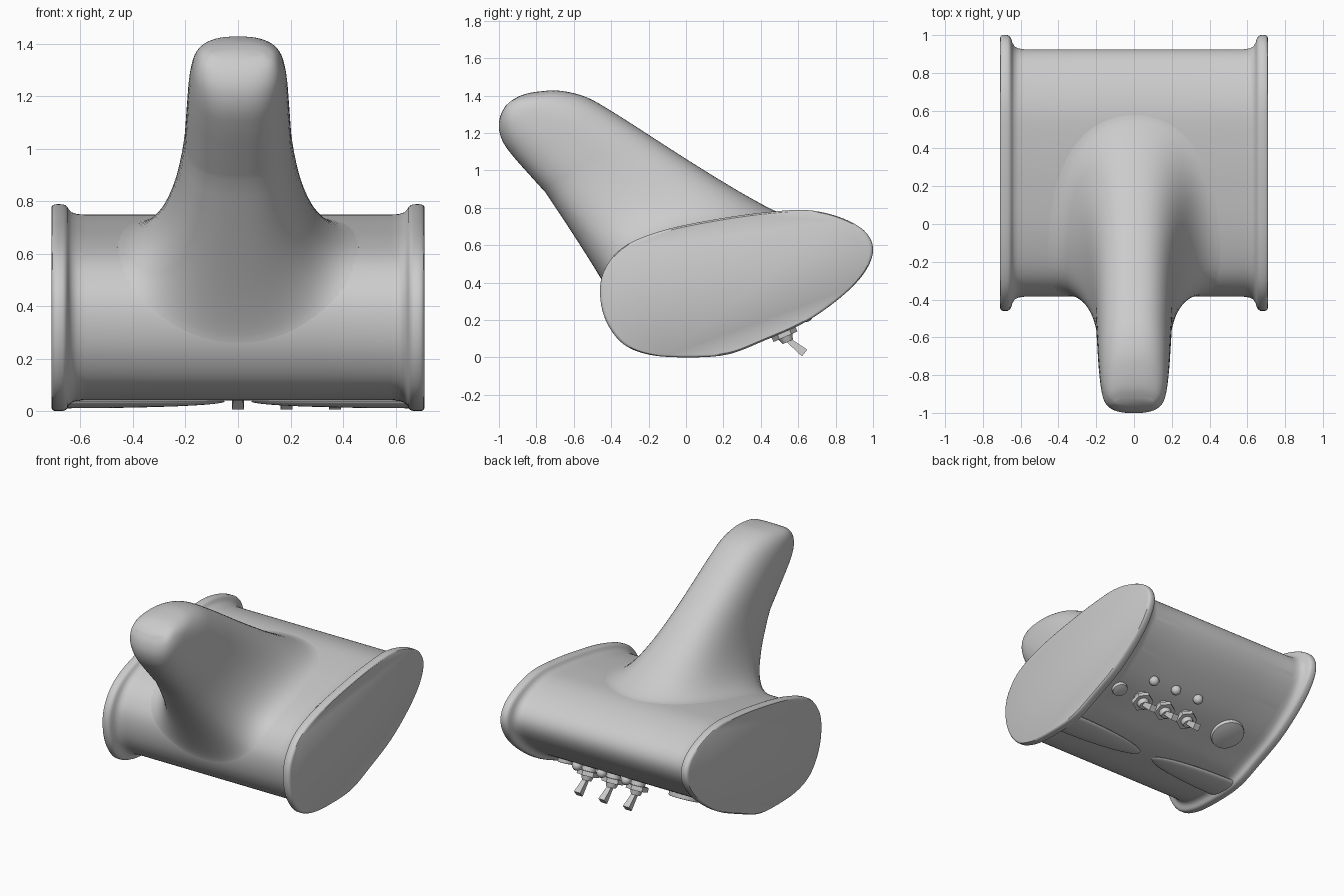
import bpy, bmesh, math
from mathutils import Vector, Matrix

if "Cube" in bpy.data.objects:
    bpy.data.objects.remove(bpy.data.objects["Cube"])

# Side profile (y, z), from the bottom round the front and over the top
PROFILE = [(0, 0), (-.2, .015), (-.34, .075), (-.43, .2), (-.46, .35), (-.43, .48),
           (-.32, .6), (-.1, .685), (.2, .745), (.45, .778), (.65, .787), (.82, .75),
           (.95, .68), (1, .585), (.965, .47), (.85, .34), (.65, .195), (.42, .09), (.22, .015)]
CENTRE = Vector((.27, .4))
CORE = .897


def spline(p0, p1, p2, p3, f):
    return .5 * (2 * p1 + (p2 - p0) * f + (2 * p0 - 5 * p1 + 4 * p2 - p3) * f * f
                 + (3 * p1 - p0 - 3 * p2 + p3) * f ** 3)


def surf(t, x=0, scale=CORE):
    i, n = int(math.floor(t)), len(PROFILE)
    p = spline(*[Vector(PROFILE[(i + k) % n]) for k in (-1, 0, 1, 2)], t - i)
    p = CENTRE + (p - CENTRE) * scale
    return Vector((x, p.x, p.y))


def finish(name, bm, angle=35):
    bmesh.ops.recalc_face_normals(bm, faces=bm.faces)
    me = bpy.data.meshes.new(name)
    bm.to_mesh(me)
    bm.free()
    ob = bpy.data.objects.new(name, me)
    bpy.context.collection.objects.link(ob)
    bpy.ops.object.select_all(action='DESELECT')
    ob.select_set(True)
    bpy.context.view_layer.objects.active = ob
    bpy.ops.object.shade_smooth_by_angle(angle=math.radians(angle))
    return ob


def loft(name, rings):
    bm = bmesh.new()
    vs = [[bm.verts.new(p) for p in r] for r in rings]
    n = len(vs[0])
    for a, b in zip(vs, vs[1:]):
        for i in range(n):
            bm.faces.new((a[i], a[(i + 1) % n], b[(i + 1) % n], b[i]))
    bm.faces.new(vs[0])
    bm.faces.new(vs[-1])
    return finish(name, bm)


def frame(pos, n):
    n = Vector(n).normalized()
    x = Vector((1, 0, 0))
    y = n.cross(x)
    return Matrix.Translation(pos) @ Matrix((x, y, n)).transposed().to_4x4()


# Body with flared flanges at both ends
half = [(.71, .975), (.706, .99), (.697, .999), (.685, 1.0), (.668, .999), (.657, .99),
        (.65, .972), (.644, .945), (.632, .918), (.612, .903), (.58, CORE), (.3, CORE)]
stations = half + [(-x, s) for x, s in reversed(half)]
body = loft("body", [[surf(i / 6, x, s) for i in range(6 * len(PROFILE))] for x, s in stations])

# Long rounded pocket cut in the lower back
n = Vector((0, .8, -.6))
bm = bmesh.new()
bmesh.ops.create_cube(bm, size=1)
bmesh.ops.scale(bm, vec=(1.2, .28, .24), verts=bm.verts)
bmesh.ops.bevel(bm, geom=bm.edges[:], offset=.065, segments=6, profile=.5, affect='EDGES')
bm.transform(frame(Vector((0, .85, .4)) + n * .08, n))
cutter = finish("pocket_cutter", bm)
cutter.hide_render = True
mod = body.modifiers.new("pocket", 'BOOLEAN')
mod.operation, mod.object, mod.solver = 'DIFFERENCE', cutter, 'EXACT'
bpy.context.view_layer.objects.active = body
bpy.ops.object.modifier_apply(modifier="pocket")
bpy.data.objects.remove(cutter)
body.select_set(True)
bpy.ops.object.shade_smooth_by_angle(angle=math.radians(35))

# Horn: upper y z, lower y z, half width, from tip to mid-length
HORN = [(-.93, 1.375, -.965, 1.345, .10), (-.87, 1.405, -.993, 1.29, .14),
        (-.78, 1.422, -1.0, 1.22, .165), (-.67, 1.425, -.975, 1.145, .178),
        (-.53, 1.39, -.92, 1.07, .188), (-.38, 1.305, -.845, .985, .195),
        (-.2, 1.19, -.75, .88, .203)]
SEG = 64


def power(v, e):
    return math.copysign(abs(v) ** e, v)


def unit(i, e):
    a = 2 * math.pi * i / SEG
    return power(math.cos(a), e), power(math.sin(a), e)


def horn_ring(s):
    ring = []
    for i in range(SEG):
        c, w = unit(i, .78)
        k = (1 + c) / 2
        ring.append(Vector((s[4] * w, s[2] + (s[0] - s[2]) * k, s[3] + (s[1] - s[3]) * k)))
    return ring


def foot_ring(front, back, width, scale, e):
    return [surf((front + back) / 2 + (back - front) / 2 * c, width * w, scale)
            for c, w in (unit(i, e) for i in range(SEG))]


rings = []
for i in range(len(HORN) - 1):
    q = [HORN[min(max(i + k, 0), len(HORN) - 1)] for k in (-1, 0, 1, 2)]
    for f in (0, .25, .5, .75):
        rings.append(horn_ring([spline(*v, f) for v in zip(*q)]))
# the lower part sweeps out and blends into the body surface
neck = horn_ring(HORN[-1])
corner = foot_ring(4.0, 9.2, .25, .915, .85)
foot = foot_ring(3.3, 9.8, .46, CORE, 1)
for k in range(17):
    f = k / 16
    rings.append([a * (1 - f) ** 2 + b * 2 * f * (1 - f) + c * f * f
                  for a, b, c in zip(neck, corner, foot)])
rings.append(foot_ring(3.3, 9.8, .46, .86, 1))
loft("horn", rings)

# Tapered foot pads underneath
for side, sx in (("right", 1), ("left", -1)):
    bm = bmesh.new()
    bmesh.ops.create_uvsphere(bm, u_segments=40, v_segments=20, radius=1)
    cut = bmesh.ops.bisect_plane(bm, geom=bm.verts[:] + bm.edges[:] + bm.faces[:],
                                 plane_co=(0, 0, 0), plane_no=(sx, 0, 0), clear_outer=True)
    bmesh.ops.scale(bm, vec=(.62, .11, .026), verts=bm.verts)
    bmesh.ops.translate(bm, vec=(.67 * sx, .12, .037), verts=bm.verts)
    finish("foot_pad_" + side, bm)


# Controls on the sloping underside
NORMAL = Vector((0, .406, -.914))


def peg(name, pos, n, r1, r2, length, sides, start=0.0, bevel=0):
    bm = bmesh.new()
    bmesh.ops.create_cone(bm, cap_ends=True, segments=sides, radius1=r1, radius2=r2, depth=length)
    if bevel:
        rim = [e for e in bm.edges if all(v.co.z > 0 for v in e.verts)]
        bmesh.ops.bevel(bm, geom=rim, offset=bevel, segments=2, profile=.5, affect='EDGES')
    if sides == 4:
        bm.transform(Matrix.Rotation(math.radians(45), 4, 'Z'))
    bm.transform(frame(pos + n * (start + length / 2), n))
    return finish(name, bm)


peg("large_dial", surf(16.5, -.36), NORMAL, .11, .11, .05, 40, -.025, .005)
peg("small_dial", surf(16.5, .55), NORMAL, .05, .05, .05, 32, -.025, .005)
lean = Vector((0, .78, -.62)).normalized()
for i in range(3):
    x = .185 * i
    p = surf(16.5, x)
    peg(f"switch_collar_{i}", p, NORMAL, .045, .045, .08, 24, -.02)
    peg(f"switch_nut_{i}", p, NORMAL, .07, .07, .03, 6, .03)
    peg(f"switch_cap_{i}", p, NORMAL, .04, .03, .03, 24, .06)
    peg(f"switch_lever_{i}", p + NORMAL * .07, lean, .018, .032, .125, 4)
    bm = bmesh.new()
    bmesh.ops.create_uvsphere(bm, u_segments=20, v_segments=12, radius=.033)
    bmesh.ops.translate(bm, vec=surf(15.85, x) + NORMAL * .012, verts=bm.verts)
    finish(f"button_{i}", bm)
